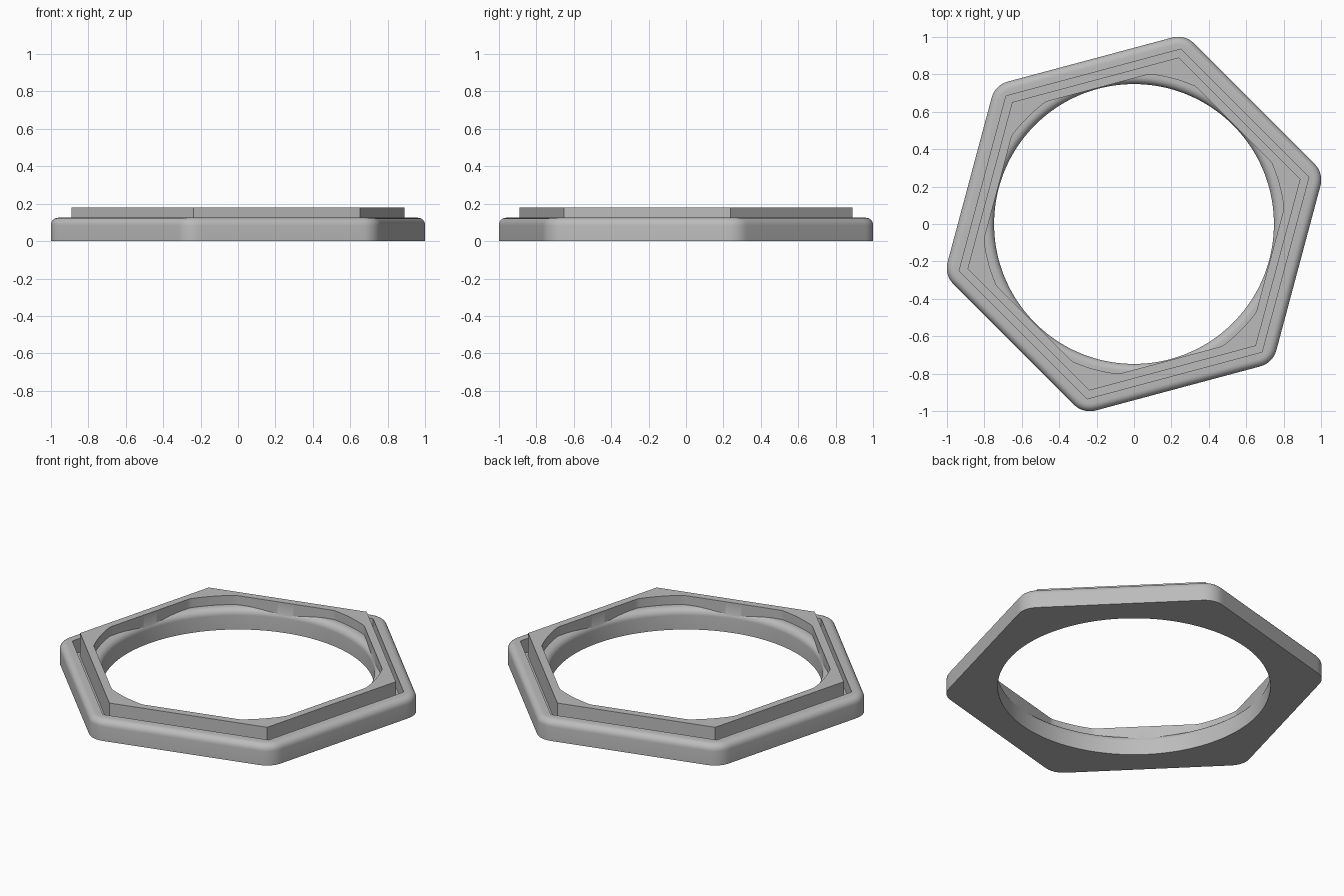
import bpy, bmesh, math

cube = bpy.data.objects.get("Cube")
if cube:
    bpy.data.objects.remove(cube, do_unlink=True)

STEPS = 360                    # samples around the ring
TURN = math.radians(15)        # direction of the first hexagon corner
SIXTH = math.radians(60)
BODY_TOP, RIM_TOP, GROOVE_FLOOR = 0.125, 0.18, 0.04
OUTER, CORNER = 0.91, 0.12     # outer apothem and corner radius
BORE, FILLET = 0.748, 0.04


def off_corner(i):
    """Angle from the nearest hexagon corner."""
    a = (i * math.tau / STEPS) % SIXTH
    return min(a, SIXTH - a)


def hexagon(apothem, corner=0.0):
    """Radius function of a hexagon with optionally rounded corners."""
    def radius(i):
        a = off_corner(i)
        c = (apothem - corner) / math.cos(SIXTH / 2)
        straight = apothem / math.cos(SIXTH / 2 - a)
        end = math.atan2(corner / 2, c + corner * math.cos(SIXTH / 2))
        if corner and a < end:
            return c * math.cos(a) + math.sqrt(corner ** 2 - (c * math.sin(a)) ** 2)
        return straight
    return radius


def rim_inner(i):
    """Hexagonal opening whose corners are cut by a circle."""
    return min(hexagon(0.753)(i), 0.805)


def bore_height(r):
    """Height of the rounded upper edge of the bore."""
    d = max(0.0, BORE + FILLET - r)
    return BODY_TOP - FILLET + math.sqrt(max(0.0, FILLET ** 2 - d ** 2))


def ring(shape, z):
    return [(shape(i), z) for i in range(STEPS)]


def bore_ring(r):
    radii = [min(r, rim_inner(i)) for i in range(STEPS)]
    return [(q, bore_height(q)) for q in radii]


# Outer wall and rounded upper edge
rings = [ring(hexagon(OUTER, CORNER), 0)]
for k in range(7):
    t = k / 6 * math.pi / 2
    inset = FILLET * (1 - math.cos(t))
    rings.append(ring(hexagon(OUTER - inset, CORNER - inset),
                      BODY_TOP - FILLET + FILLET * math.sin(t)))

# Groove, then raised hexagonal rim
rings += [ring(hexagon(0.838), BODY_TOP), ring(hexagon(0.838), GROOVE_FLOOR),
          ring(hexagon(0.798), GROOVE_FLOOR), ring(hexagon(0.798), RIM_TOP),
          ring(rim_inner, RIM_TOP)]

# Ledge inside the rim and rounded bore edge
rings.append(bore_ring(1.0))
for k in range(9):
    rings.append(bore_ring(BORE + FILLET * (1 - math.sin(k / 8 * math.pi / 2))))
rings.append(ring(lambda i: BORE, 0))

# Loft all rings into one closed band
bm = bmesh.new()
loops = []
for points in rings:
    loop = []
    for i, (r, z) in enumerate(points):
        a = TURN + i * math.tau / STEPS
        loop.append(bm.verts.new((r * math.cos(a), r * math.sin(a), z)))
    loops.append(loop)
for k, low in enumerate(loops):
    high = loops[(k + 1) % len(loops)]
    for i in range(STEPS):
        j = (i + 1) % STEPS
        bm.faces.new((low[i], low[j], high[j], high[i]))
bmesh.ops.remove_doubles(bm, verts=bm.verts, dist=0.00005)
bmesh.ops.recalc_face_normals(bm, faces=bm.faces)

mesh = bpy.data.meshes.new("grooved_hex_ring")
bm.to_mesh(mesh)
bm.free()
obj = bpy.data.objects.new("grooved_hex_ring", mesh)
bpy.context.collection.objects.link(obj)

grey = bpy.data.materials.new("plain_grey")
grey.use_nodes = True
colour = (0.5, 0.5, 0.5, 1)
grey.diffuse_color = colour
grey.node_tree.nodes["Principled BSDF"].inputs["Base Color"].default_value = colour
mesh.materials.append(grey)

bpy.context.view_layer.objects.active = obj
obj.select_set(True)
bpy.ops.object.shade_smooth_by_angle(angle=math.radians(30))
